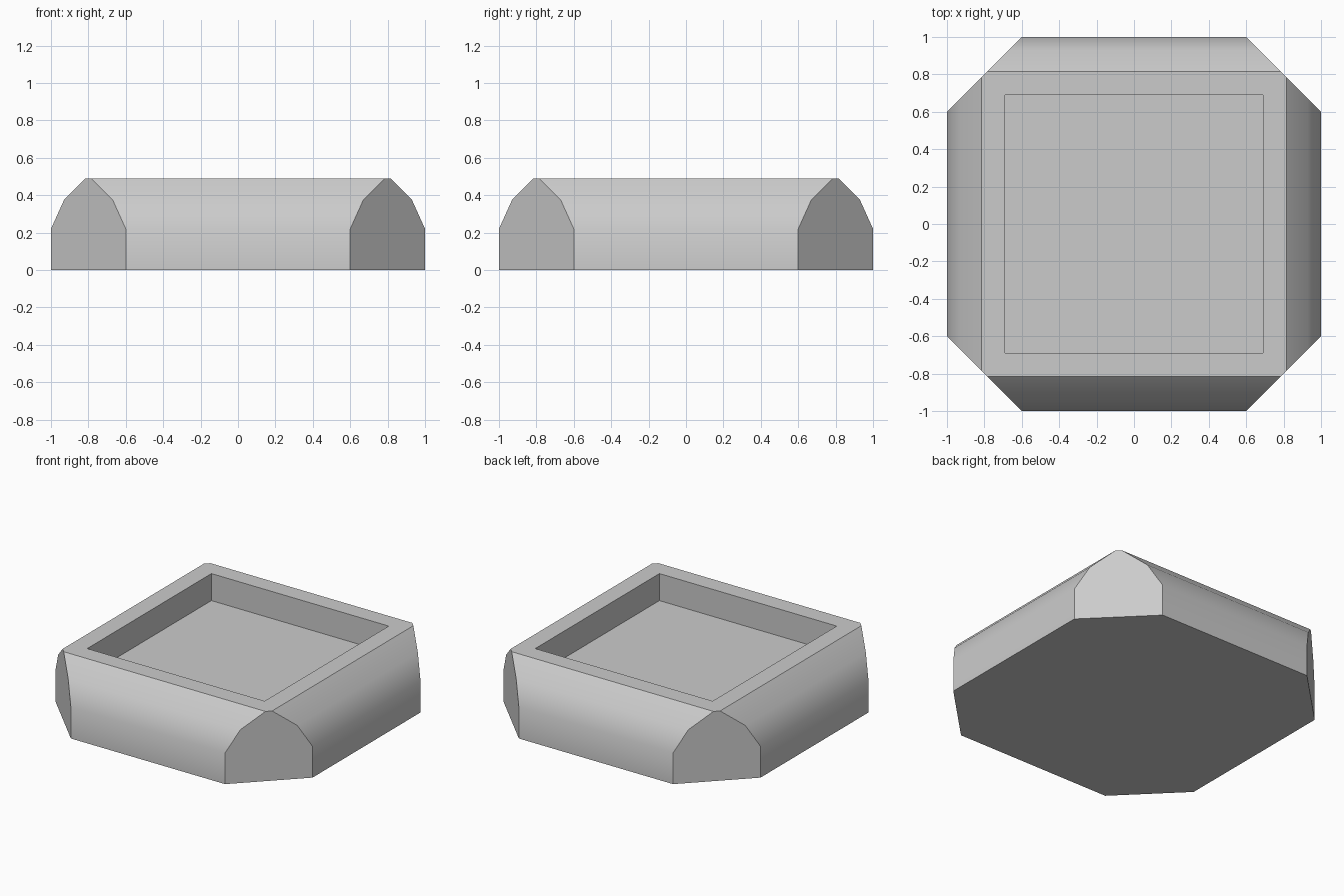
import bpy
import bmesh

cube = bpy.data.objects.get("Cube")
if cube:
    bpy.data.objects.remove(cube, do_unlink=True)

CORNER = 1.6                 # corners are cut along |x| + |y| = CORNER
SIDE_PROFILE = [(1.0, 0.0), (1.0, 0.22), (0.93, 0.375), (0.815, 0.49)]
RECESS, FLOOR = 0.69, 0.30   # half width and floor height of the tray

grey = bpy.data.materials.new("plain_grey")
grey.use_nodes = True
colour = (0.6, 0.6, 0.6, 1.0)
grey.diffuse_color = colour
grey.node_tree.nodes["Principled BSDF"].inputs["Base Color"].default_value = colour

bm = bmesh.new()
QUADRANTS = [(1, 1), (-1, 1), (-1, -1), (1, -1)]


def octagon(half, z):
    """Square ring with cut corners, two vertices per corner."""
    ring = []
    for i, (sx, sy) in enumerate(QUADRANTS):
        a, b = half, CORNER - half
        if i % 2:
            a, b = b, a
        ring.append(bm.verts.new((sx * a, sy * b, z)))
        ring.append(bm.verts.new((sx * b, sy * a, z)))
    return ring


def square(half, z):
    return [bm.verts.new((sx * half, sy * half, z)) for sx, sy in QUADRANTS]


def bridge(lower, upper):
    n = len(lower)
    for i in range(n):
        j = (i + 1) % n
        bm.faces.new((lower[i], lower[j], upper[j], upper[i]))


# Rounded outer walls and underside
rings = [octagon(half, z) for half, z in SIDE_PROFILE]
for lower, upper in zip(rings, rings[1:]):
    bridge(lower, upper)
bm.faces.new(rings[0][::-1])

# Flat rim around the recess
top, inner = rings[-1], square(RECESS, SIDE_PROFILE[-1][1])
for i in range(4):
    j = (i + 1) % 4
    bm.faces.new((top[2 * i], top[2 * i + 1], inner[i]))
    bm.faces.new((top[2 * i + 1], top[2 * j], inner[j], inner[i]))

# Recess walls and floor
floor = square(RECESS, FLOOR)
bridge(inner, floor)
bm.faces.new(floor)

bmesh.ops.recalc_face_normals(bm, faces=bm.faces)
mesh = bpy.data.meshes.new("recessed_tray")
bm.to_mesh(mesh)
bm.free()
mesh.materials.append(grey)

tray = bpy.data.objects.new("recessed_tray", mesh)
bpy.context.collection.objects.link(tray)
bpy.ops.object.select_all(action="DESELECT")
tray.select_set(True)
bpy.context.view_layer.objects.active = tray
bpy.ops.object.shade_smooth_by_angle(angle=0.56)
